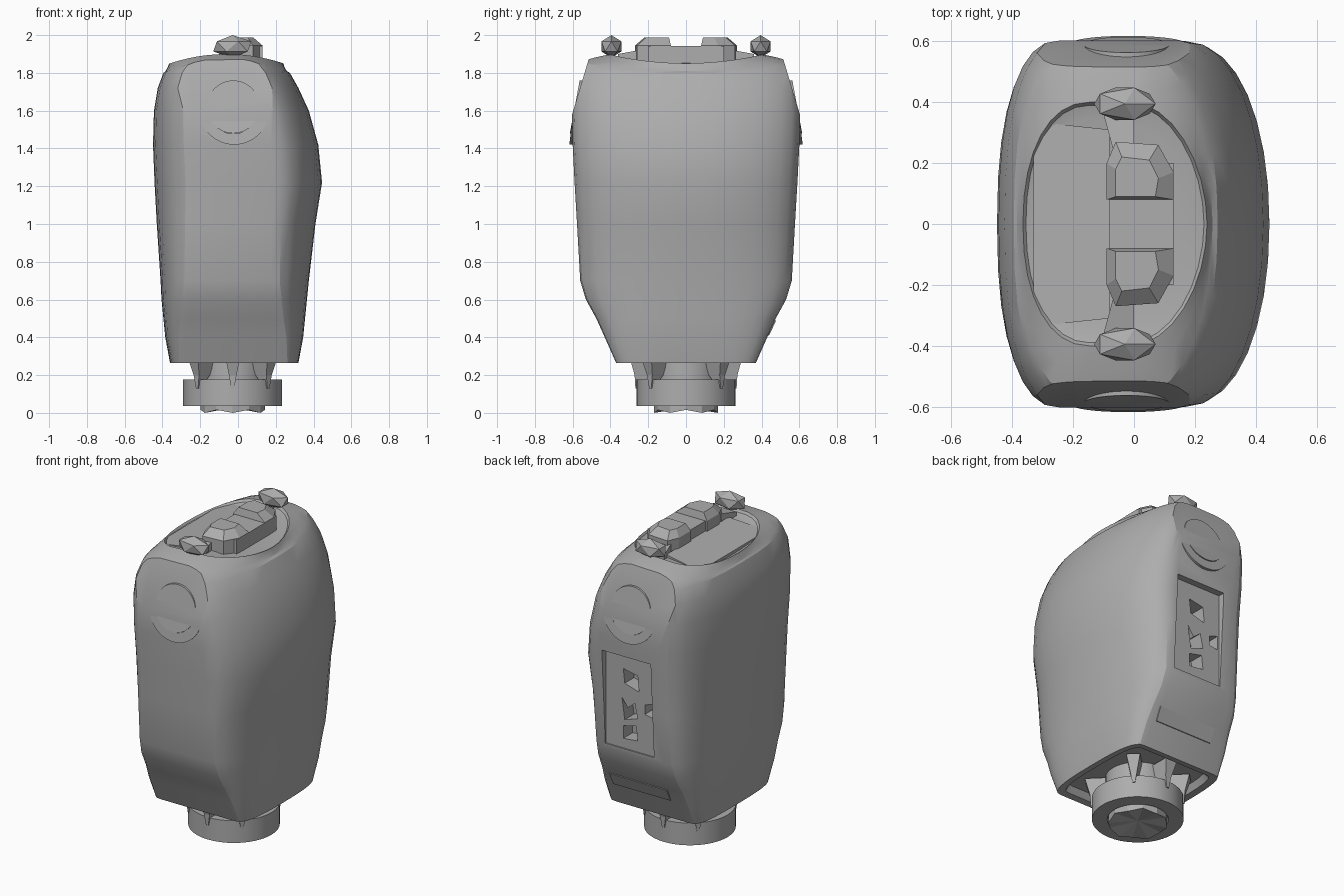
import bpy, bmesh, math
from math import sin, cos, pi, radians
from mathutils import Vector, Matrix

if "Cube" in bpy.data.objects:
    bpy.data.objects.remove(bpy.data.objects["Cube"])

grey = bpy.data.materials.new("plain grey")
grey.use_nodes = True
tone = (0.42, 0.42, 0.42, 1)
grey.diffuse_color = tone
grey.node_tree.nodes["Principled BSDF"].inputs["Base Color"].default_value = tone


def make(name, bm, angle=None):
    bmesh.ops.recalc_face_normals(bm, faces=bm.faces)
    me = bpy.data.meshes.new(name)
    bm.to_mesh(me)
    bm.free()
    me.materials.append(grey)
    ob = bpy.data.objects.new(name, me)
    bpy.context.collection.objects.link(ob)
    if angle:
        smooth(ob, angle)
    return ob


def smooth(ob, angle):
    bpy.ops.object.select_all(action="DESELECT")
    ob.select_set(True)
    bpy.context.view_layer.objects.active = ob
    bpy.ops.object.shade_smooth_by_angle(angle=radians(angle))


def loft(bm, rings):
    loops = [[bm.verts.new(p) for p in ring] for ring in rings]
    for a, b in zip(loops, loops[1:]):
        n = len(a)
        for i in range(n):
            bm.faces.new((a[i], a[(i + 1) % n], b[(i + 1) % n], b[i]))
    bm.faces.new(loops[0][::-1])
    bm.faces.new(loops[-1])


def prism(name, points, offset, angle=None):
    """Solid between an outline and its copy moved by offset."""
    bm = bmesh.new()
    loft(bm, [points, [Vector(p) + Vector(offset) for p in points]])
    return make(name, bm, angle)


def box(name, lo, hi, taper=1.0):
    """Block whose top is scaled by taper."""
    c = [(a + b) / 2 for a, b in zip(lo, hi)]
    h = [(b - a) / 2 for a, b in zip(lo, hi)]
    bm = bmesh.new()
    loft(bm, [[(c[0] + sx * h[0] * k, c[1] + sy * h[1] * k, z)
               for sx, sy in ((-1, -1), (1, -1), (1, 1), (-1, 1))]
              for z, k in ((lo[2], 1), (hi[2], taper))])
    return make(name, bm)


def section(x0, x1, b, k, n, zfun):
    """Rounded outline: straight front and back, bulging sides."""
    w = x1 - x0
    c0, c1 = x0 + k * w, x1 - 1.15 * k * w
    pts = []
    for side, c, a, e in ((1, c1, x1 - c1, n - 0.3), (-1, c0, c0 - x0, n)):
        for i in range(17):
            t = -pi / 2 + pi * i / 16
            x = c + side * a * abs(cos(t)) ** (2 / e)
            y = side * b * math.copysign(abs(sin(t)) ** (2 / e), t)
            pts.append((x, y, zfun(x)))
    return pts


def dome(top):
    return lambda x: top - 0.55 * (x + 0.06) ** 2


# Main shell: underside recess, tapered body, domed top and top recess
bm = bmesh.new()
profile = [(0.31, -0.30, 0.26, 0.31, 0.10, 3.2), (0.27, -0.32, 0.28, 0.33, 0.10, 3.2),
           (0.265, -0.36, 0.32, 0.37, 0.11, 3.2), (0.40, -0.385, 0.345, 0.43, 0.15, 3.0),
           (0.50, -0.395, 0.355, 0.475, 0.18, 2.8), (0.60, -0.405, 0.365, 0.53, 0.20, 2.6),
           (0.70, -0.41, 0.375, 0.56, 0.22, 2.5), (1.0, -0.43, 0.41, 0.577, 0.24, 2.4),
           (1.22, -0.442, 0.445, 0.59, 0.25, 2.4), (1.42, -0.45, 0.425, 0.60, 0.25, 2.4),
           (1.60, -0.445, 0.375, 0.604, 0.25, 2.4), (1.72, -0.425, 0.32, 0.60, 0.26, 2.4),
           (1.80, -0.395, 0.275, 0.58, 0.28, 2.4)]
rings = [section(*row[1:], lambda x, z=row[0]: z) for row in profile]
rings += [section(-0.385, 0.258, 0.555, 0.30, 2.3, dome(1.865)),
          section(-0.372, 0.245, 0.48, 0.33, 2.2, dome(1.885)),
          section(-0.365, 0.24, 0.40, 0.36, 2.2, dome(1.90)),
          section(-0.355, 0.23, 0.39, 0.36, 2.2, dome(1.885)),
          section(-0.33, 0.15, 0.34, 0.36, 2.2, dome(1.872))]
loft(bm, rings)
# Slanted flat faces at the upper front and back
for s in (-1, 1):
    cut = bmesh.ops.bisect_plane(bm, geom=bm.verts[:] + bm.edges[:] + bm.faces[:],
                                 plane_co=(0, s * 0.597, 1.6), plane_no=(0, s, 0.3),
                                 clear_outer=True)
    rim = [e for e in cut["geom_cut"] if isinstance(e, bmesh.types.BMEdge)]
    bmesh.ops.contextual_create(bm, geom=rim)
shell = make("shell", bm)

# Rear panel recess and its broken openings
cutters = [box("panel_cutter", (-0.17, 0.553, 0.72), (0.17, 0.8, 1.32))]
openings = [[(0.05, 1.22), (-0.05, 1.2), (-0.06, 1.1), (0.04, 1.13)],
            [(0.06, 1.04), (0.02, 0.98), (-0.03, 1.02), (-0.05, 0.93), (0.04, 0.9)],
            [(0.05, 0.86), (-0.04, 0.88), (-0.05, 0.79), (0.05, 0.78)],
            [(-0.10, 1.03), (-0.16, 1.05), (-0.16, 0.96), (-0.10, 0.97)]]
for o in openings:
    cutters.append(prism("opening_cutter", [(x, 0.46, z) for x, z in o], (0, 0.3, 0)))
for c in cutters:
    c.hide_render = True
    mod = shell.modifiers.new("cut", "BOOLEAN")
    mod.operation, mod.solver, mod.object = "DIFFERENCE", "EXACT", c
bpy.context.view_layer.update()
graph = bpy.context.evaluated_depsgraph_get()
cut_mesh = bpy.data.meshes.new_from_object(shell.evaluated_get(graph))
shell.modifiers.clear()
shell.data = cut_mesh
for c in cutters:
    bpy.data.objects.remove(c)
smooth(shell, 24)

# Round cap and crescent lip on front and back
for s, end in ((-1, "front"), (1, "rear")):
    disc = [(-0.025 + 0.14 * cos(2 * pi * i / 40), s * (0.589 - 0.026 * sin(2 * pi * i / 40)),
             1.62 + 0.14 * sin(2 * pi * i / 40)) for i in range(40)]
    prism(end + "_round_cap", disc, (0, -s * 0.06, 0), 30)
    arc = [radians(200 + 140 * i / 20) for i in range(21)]
    lip = [(-0.02 + 0.185 * cos(t), 1.605 + 0.185 * sin(t)) for t in arc]
    lip += [(-0.025 + 0.142 * cos(t), 1.62 + 0.142 * sin(t)) for t in reversed(arc)]
    prism(end + "_crescent_lip", [(x, s * (0.618 - 0.13 * (z - 1.42)), z) for x, z in lip],
          (0, -s * 0.05, 0), 30)

# Lower rear plate following the sloped foot
prism("lower_rear_plate", [(-0.2, 0.478, 0.49), (0.2, 0.478, 0.49),
                           (0.2, 0.44, 0.41), (-0.2, 0.44, 0.41)], (0, -0.03, 0))

# Top deck: flat plate, ridge, two blocks and two faceted knobs
prism("deck_plate", [(-0.33, -0.27, 1.852), (-0.27, -0.33, 1.859), (-0.08, -0.31, 1.88),
                     (-0.08, 0.31, 1.88), (-0.27, 0.33, 1.859), (-0.33, 0.27, 1.852)],
      (0, 0, -0.03))
box("deck_ridge", (-0.08, -0.2, 1.84), (0.13, 0.2, 1.943))
for s, end in ((-1, "front"), (1, "rear")):
    bm = bmesh.new()
    base = [(-0.09, 0.08), (0.13, 0.08), (0.13, 0.17), (0.08, 0.26), (-0.06, 0.27), (-0.09, 0.2)]
    top = [(-0.06, 0.09), (0.07, 0.09), (0.08, 0.15), (0.05, 0.21), (-0.04, 0.22), (-0.06, 0.18)]
    loft(bm, [[(x, s * y, 1.85) for x, y in base], [(x, s * y, 1.945) for x, y in base],
              [(x, s * y, 1.988) for x, y in top]])
    make(end + "_deck_block", bm)
    prism(end + "_deck_strut", [(-0.07, s * 0.25, 1.92), (0.0, s * 0.25, 1.92),
                                (0.0, s * 0.36, 1.9), (-0.1, s * 0.36, 1.9)], (0, 0, -0.06))
    bm = bmesh.new()
    bmesh.ops.create_icosphere(bm, subdivisions=1, radius=1, matrix=(
        Matrix.Translation((-0.03, s * 0.395, 1.94)) @ Matrix.Diagonal((0.113, 0.062, 0.06, 1))))
    make(end + "_knob", bm)

# Neck, collar and foot disc
def turned(name, outline):
    bm = bmesh.new()
    loft(bm, [[(-0.028 + r * cos(2 * pi * i / 40), r * sin(2 * pi * i / 40), z)
               for i in range(40)] for r, z in outline])
    return make(name, bm, 30)


turned("neck", [(0.185, 0.17), (0.185, 0.32)])
turned("collar", [(0.17, 0.06), (0.175, 0.037), (0.262, 0.037), (0.262, 0.177), (0.17, 0.177)])

# Faceted, slightly hollow foot
bm = bmesh.new()
hub = bm.verts.new((-0.028, 0, 0.028))
edge = [bm.verts.new((-0.028 + 0.17 * cos(pi * i / 6), 0.17 * sin(pi * i / 6),
                      0.0 if i % 2 else 0.016)) for i in range(12)]
lid = [bm.verts.new((v.co.x, v.co.y, 0.07)) for v in edge]
for i in range(12):
    j = (i + 1) % 12
    bm.faces.new((hub, edge[i], edge[j]))
    bm.faces.new((edge[i], edge[j], lid[j], lid[i]))
bm.faces.new(lid)
make("foot_disc", bm)

# Tapered brackets between shell and collar
for a in (45, 90, 135, 225, 270, 315):
    turn = Matrix.Translation((-0.028, 0, 0)) @ Matrix.Rotation(radians(a), 4, "Z")
    bm = bmesh.new()
    loft(bm, [[turn @ Vector(p) for p in ((r0, -w, z), (r1, -w, z), (r1, w, z), (r0, w, z))]
              for z, r0, r1, w in ((0.13, 0.25, 0.268, 0.008), (0.2, 0.19, 0.272, 0.02),
                                   (0.3, 0.17, 0.30, 0.04))])
    make("bracket", bm)
